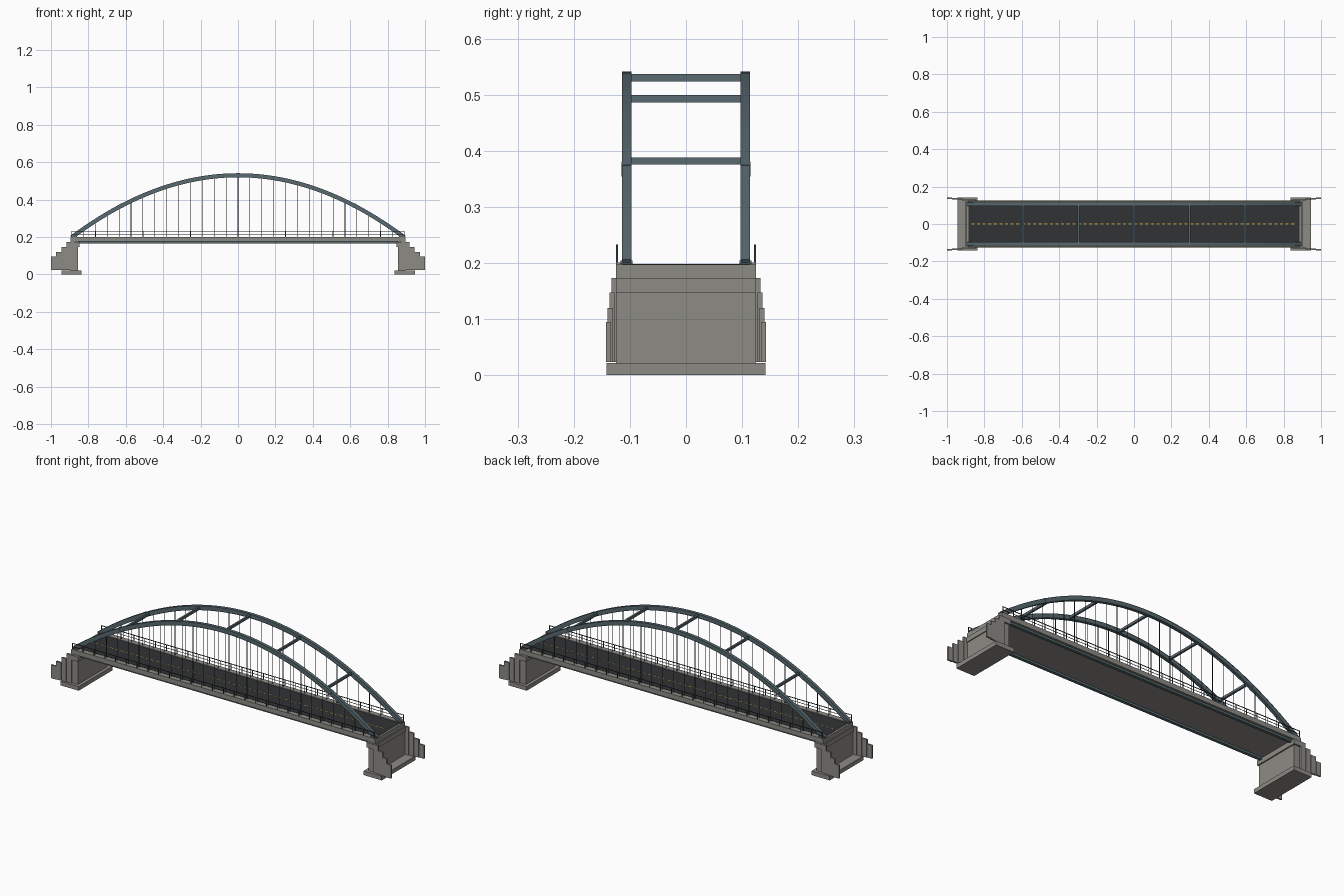
import bpy, bmesh
from mathutils import Vector

if "Cube" in bpy.data.objects:
    bpy.data.objects.remove(bpy.data.objects["Cube"])


def material(name, rgb):
    m = bpy.data.materials.new(name)
    m.diffuse_color = (*rgb, 1)
    m.use_nodes = True
    m.node_tree.nodes["Principled BSDF"].inputs["Base Color"].default_value = m.diffuse_color
    return m


CONCRETE = material("concrete", (0.27, 0.26, 0.235))
STEEL = material("blue_grey_steel", (0.10, 0.145, 0.165))
ASPHALT = material("asphalt", (0.03, 0.032, 0.035))
DARK = material("dark_metal", (0.045, 0.05, 0.055))
YELLOW = material("yellow_paint", (0.75, 0.5, 0.06))


def finish(name, bm, mat):
    bmesh.ops.recalc_face_normals(bm, faces=bm.faces)
    me = bpy.data.meshes.new(name)
    bm.to_mesh(me)
    bm.free()
    me.materials.append(mat)
    ob = bpy.data.objects.new(name, me)
    bpy.context.collection.objects.link(ob)
    return ob


def add_box(bm, x0, x1, y0, y1, z0, z1):
    verts = bmesh.ops.create_cube(bm, size=1)["verts"]
    for v in verts:
        v.co = Vector(((x0 + x1) / 2 + v.co.x * (x1 - x0),
                       (y0 + y1) / 2 + v.co.y * (y1 - y0),
                       (z0 + z1) / 2 + v.co.z * (z1 - z0)))


def boxes(name, mat, items):
    bm = bmesh.new()
    for b in items:
        add_box(bm, *b)
    return finish(name, bm, mat)


def both(items, axis):
    """Boxes plus their mirror images across x (0) or y (1)."""
    out = list(items)
    for b in items:
        c = list(b)
        c[2 * axis], c[2 * axis + 1] = -b[2 * axis + 1], -b[2 * axis]
        out.append(tuple(c))
    return out


HALF = 0.89          # half span
RIB_Y = 0.106        # rib centre plane
BAYS = 28


def arch_z(x):
    return 0.53 - 0.42 * x * x


def arch_band(name, y0, y1, low, high, mat, xa=-HALF, xb=HALF, n=48):
    """Rectangular section swept along the arch, mirrored to both sides."""
    bm = bmesh.new()
    for s in (-1, 1):
        rings = []
        for i in range(n + 1):
            x = xa + (xb - xa) * i / n
            normal = Vector((0.84 * x, 0, 1)).normalized()
            p = Vector((x, 0, arch_z(x)))
            rings.append([bm.verts.new(p + normal * d + Vector((0, s * y, 0)))
                          for y, d in ((y0, low), (y1, low), (y1, high), (y0, high))])
        for a, b in zip(rings, rings[1:]):
            for k in range(4):
                bm.faces.new((a[k], a[(k + 1) % 4], b[(k + 1) % 4], b[k]))
        bm.faces.new(rings[0])
        bm.faces.new(rings[-1])
    return finish(name, bm, mat)


# Arch ribs with thin flange plates and splice collars
arch_band("arch_ribs", 0.0985, 0.1135, -0.009, 0.009, STEEL)
arch_band("arch_top_flanges", 0.0975, 0.1145, 0.009, 0.011, STEEL)
arch_band("arch_bottom_flanges", 0.0975, 0.1145, -0.011, -0.009, STEEL)
for side, xc in (("left", -0.622), ("right", 0.622)):
    arch_band("splice_collars_" + side, 0.097, 0.115, -0.0118, 0.0118,
              STEEL, xc - 0.006, xc + 0.006, 1)

# Cross braces between the ribs
boxes("cross_braces", STEEL,
      [(x - 0.005, x + 0.005, -0.099, 0.099, arch_z(x) - 0.0065, arch_z(x) + 0.0065)
       for x in (-0.594, -0.297, 0, 0.297, 0.594)])

# Arch base plates
boxes("arch_base_plates", STEEL,
      both(both([(0.862, 0.893, 0.095, 0.117, 0.198, 0.2045)], 0), 1))

# Hangers
bm = bmesh.new()
for i in range(2, BAYS - 1):
    x = -HALF + 2 * HALF * i / BAYS
    top = arch_z(x) - 0.006
    for y in (-RIB_Y, RIB_Y):
        hanger = bmesh.ops.create_cone(bm, cap_ends=True, segments=8, radius1=0.0015,
                                       radius2=0.0015, depth=top - 0.198)["verts"]
        bmesh.ops.translate(bm, verts=hanger, vec=(x, y, (top + 0.198) / 2))
finish("hangers", bm, DARK)

# Deck slab, kerbs, road surface and edge girders
boxes("deck_slab", CONCRETE, [(-HALF, HALF, -0.125, 0.125, 0.176, 0.196)])
boxes("kerbs", CONCRETE, both([(-HALF, HALF, 0.097, 0.125, 0.196, 0.201)], 1))
boxes("road_surface", ASPHALT, [(-0.885, 0.885, -0.097, 0.097, 0.196, 0.198)])
boxes("edge_girders", STEEL, both([(-0.855, 0.855, 0.098, 0.114, 0.165, 0.176)], 1))
boxes("centre_line", YELLOW,
      [(-0.87 + 0.03 * i, -0.853 + 0.03 * i, -0.0015, 0.0015, 0.198, 0.1985)
       for i in range(58)])

# Railings
rail = [(-HALF, HALF, 0.1215, 0.1245, 0.2300, 0.2330),
        (-HALF, HALF, 0.1220, 0.1240, 0.2145, 0.2165)]
for i in range(BAYS + 1):
    x = -0.8885 + 1.777 * i / BAYS
    rail.append((x - 0.0015, x + 0.0015, 0.1215, 0.1245, 0.200, 0.2310))
boxes("railings", DARK, both(rail, 1))

# Abutments: footing, wall, bearing cap and back wall
boxes("footings", CONCRETE, both([(0.838, 0.945, -0.142, 0.142, 0, 0.022)], 0))
boxes("abutment_walls", CONCRETE, both([(0.855, 0.895, -0.125, 0.125, 0.022, 0.147)], 0))
boxes("bearing_caps", CONCRETE, both([(0.848, 0.900, -0.133, 0.133, 0.147, 0.173)], 0))
boxes("back_walls", CONCRETE, both([(0.875, 0.895, -0.125, 0.125, 0.173, 0.197)], 0))
boxes("bearings", DARK, both(both([(0.858, 0.874, 0.095, 0.117, 0.172, 0.177)], 0), 1))

# Stepped, flaring wing walls
wings = []
for i, top in enumerate((0.173, 0.147, 0.12, 0.095)):
    x, y = 0.888 + 0.028 * i, 0.1235 + 0.0035 * i
    wings.append((x, x + 0.028, y, y + 0.009, 0.024, top))
boxes("wing_walls", CONCRETE, both(both(wings, 0), 1))
